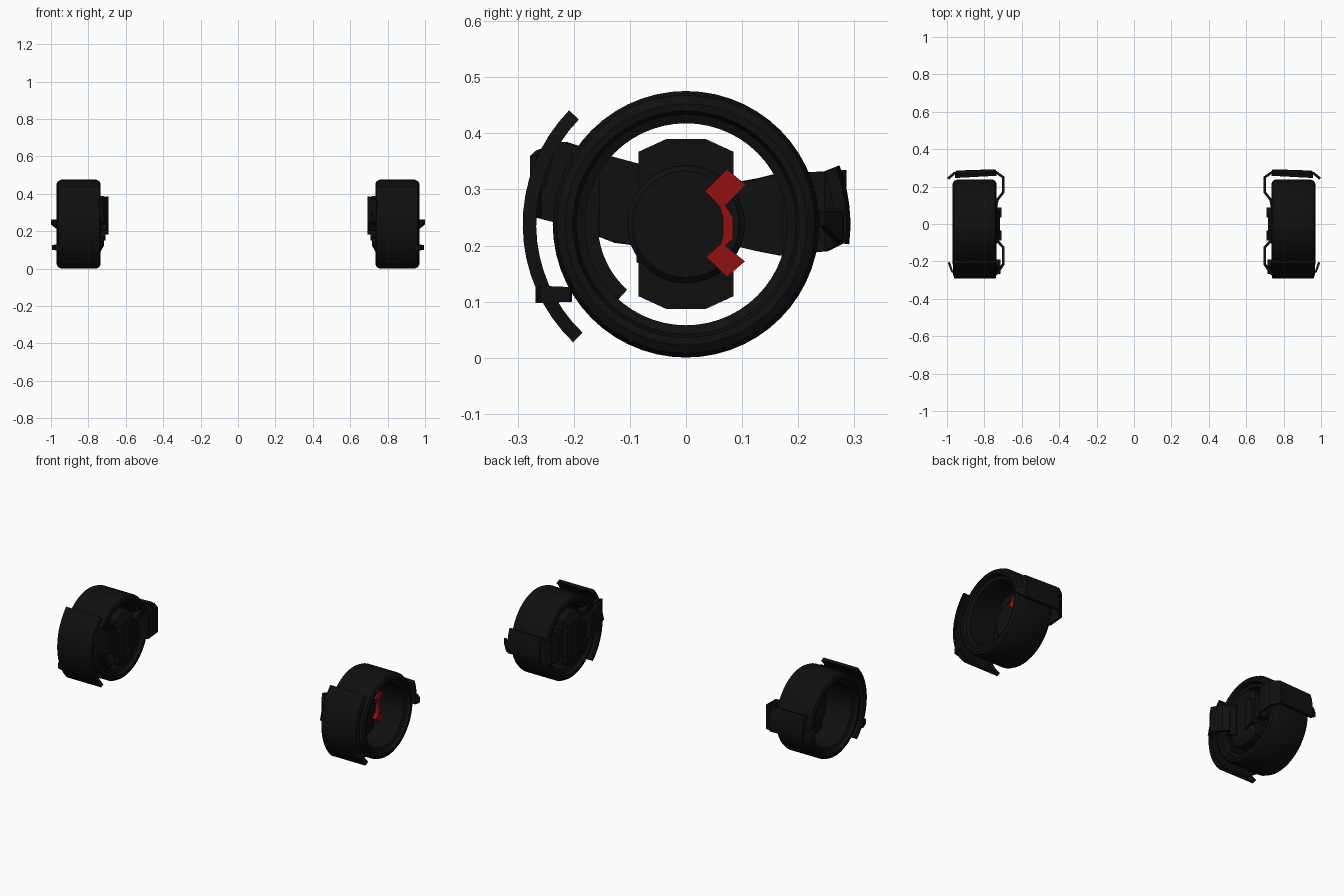
import bpy, bmesh, math

CZ = 0.238  # axle height


def material(name, rgb):
    m = bpy.data.materials.new(name)
    m.diffuse_color = (*rgb, 1)
    return m


BLACK = material("black", (0.005, 0.005, 0.005))
RED = material("red", (0.28, 0.006, 0.006))


def make(name, verts, faces, mat=BLACK, thick=0, smooth=False):
    """Mesh object for the +x wheel, mirrored to the -x wheel."""
    me = bpy.data.meshes.new(name)
    me.from_pydata(verts, [], faces)
    bm = bmesh.new()
    bm.from_mesh(me)
    bmesh.ops.recalc_face_normals(bm, faces=bm.faces)
    bm.to_mesh(me)
    bm.free()
    me.materials.append(mat)
    ob = bpy.data.objects.new(name, me)
    bpy.context.collection.objects.link(ob)
    if thick:
        s = ob.modifiers.new("thickness", 'SOLIDIFY')
        s.thickness = thick
        s.offset = 0
    ob.modifiers.new("pair", 'MIRROR').use_mirror_merge = False
    if smooth:
        bpy.ops.object.select_all(action='DESELECT')
        ob.select_set(True)
        bpy.context.view_layer.objects.active = ob
        bpy.ops.object.shade_smooth_by_angle(angle=math.radians(35))
    return ob


def sweep(name, profile, a0=0, a1=360, n=48, smooth=True):
    """Closed (x, r) profile swept about the axle between two angles."""
    full = a1 - a0 == 360
    k = len(profile)
    rows = n if full else n + 1
    verts, faces = [], []
    for i in range(rows):
        a = math.radians(a0 + (a1 - a0) * i / n)
        verts += [(x, r * math.cos(a), CZ + r * math.sin(a)) for x, r in profile]
    for i in range(n):
        j = (i + 1) % rows
        for p in range(k):
            q = (p + 1) % k
            faces.append((i * k + p, i * k + q, j * k + q, j * k + p))
    if not full:
        faces += [tuple(range(k)), tuple(range(n * k, n * k + k))]
    return make(name, verts, faces, smooth=smooth)


def plate(name, outline, x0, x1, mat=BLACK, inset=1.0):
    """(y, z) outline extruded along x; inset scales the x1 end about the axle."""
    k = len(outline)
    verts = [(x0, y, z) for y, z in outline]
    verts += [(x1, y * inset, CZ + (z - CZ) * inset) for y, z in outline]
    faces = [tuple(range(k)), tuple(range(k, 2 * k))]
    faces += [(i, (i + 1) % k, k + (i + 1) % k, k + i) for i in range(k)]
    return make(name, verts, faces, mat)


def strip(name, stations, thick=0.014):
    """Bent bracket through (x, y, z low, z high) stations."""
    verts = []
    for x, y, lo, hi in stations:
        verts += [(x, y, lo), (x, y, hi)]
    faces = [(2 * i, 2 * i + 1, 2 * i + 3, 2 * i + 2) for i in range(len(stations) - 1)]
    return make(name, verts, faces, thick=thick)


# Tyre with rounded shoulders and stepped inner rim
sweep("tyre", [(0.735, 0.217), (0.742, 0.23), (0.757, 0.2375), (0.945, 0.2375),
               (0.962, 0.23), (0.97, 0.215), (0.968, 0.202), (0.95, 0.196),
               (0.942, 0.18), (0.762, 0.18), (0.755, 0.196), (0.737, 0.202)], n=56)

# Hub block, motor drum and inner cover
block = [(-0.085, 0.11), (-0.035, 0.087), (0.035, 0.087), (0.085, 0.11),
         (0.085, 0.367), (0.035, 0.39), (-0.035, 0.39), (-0.085, 0.367)]
plate("hub_block", block, 0.735, 0.82)
plate("hub_inner_step", block, 0.736, 0.716, inset=0.75)
sweep("motor_drum", [(0.73, 0.0), (0.73, 0.105), (0.828, 0.105), (0.838, 0.095),
                     (0.838, 0.0)], n=32)
for z in (0.03, -0.03):
    s = 1 if z > 0 else -1
    plate("hub_rib", [(s * 0.035, 0.15), (s * 0.088, 0.17), (s * 0.088, 0.31),
                      (s * 0.035, 0.33)], 0.735, 0.708)

# Red brake caliper on the outer side
plate("brake_caliper", [(0.034, 0.297), (0.073, 0.336), (0.107, 0.308), (0.07, 0.272),
                        (0.084, 0.25), (0.084, 0.212), (0.07, 0.2), (0.105, 0.172),
                        (0.073, 0.144), (0.036, 0.18), (0.062, 0.203), (0.066, 0.22),
                        (0.066, 0.25), (0.06, 0.27)], 0.825, 0.862, RED)

# Front fender, its inner arm, curved guard and outer clip
sweep("front_fender", [(0.735, 0.27), (0.74, 0.291), (0.96, 0.291), (0.968, 0.267),
                       (0.955, 0.267), (0.948, 0.276), (0.752, 0.276), (0.747, 0.267)],
      135.7, 226.3, 16)
strip("front_arm", [(0.745, -0.272, 0.25, 0.36), (0.73, -0.262, 0.25, 0.37),
                    (0.699, -0.215, 0.24, 0.385), (0.699, -0.125, 0.205, 0.355),
                    (0.735, -0.085, 0.2, 0.34)])
plate("front_arm_root", [(-0.155, 0.215), (-0.095, 0.2), (-0.08, 0.2), (-0.08, 0.345),
                         (-0.155, 0.365)], 0.735, 0.78)
plate("front_arm_spacer", [(-0.268, 0.25), (-0.21, 0.235), (-0.19, 0.24), (-0.19, 0.375),
                           (-0.228, 0.387)], 0.715, 0.735)
sweep("front_guard", [(0.738, 0.157), (0.738, 0.182), (0.775, 0.182), (0.775, 0.157)],
      150, 228, 14)
strip("front_clip", [(0.94, -0.262, 0.098, 0.128), (0.972, -0.255, 0.098, 0.128),
                     (0.99, -0.205, 0.1, 0.126)], 0.012)

# Rear fender, its inner arm and outer clip
sweep("rear_fender", [(0.735, 0.275), (0.74, 0.293), (0.95, 0.286), (0.957, 0.264),
                      (0.945, 0.264), (0.755, 0.275)], -7, 21, 6)
strip("rear_arm", [(0.742, 0.28, 0.206, 0.335), (0.699, 0.25, 0.19, 0.332),
                   (0.699, 0.17, 0.182, 0.33), (0.73, 0.13, 0.19, 0.32),
                   (0.74, 0.085, 0.2, 0.312)])
plate("rear_arm_root", [(0.08, 0.2), (0.172, 0.182), (0.172, 0.33), (0.12, 0.317),
                        (0.08, 0.312)], 0.74, 0.775)
strip("rear_clip", [(0.93, 0.277, 0.206, 0.262), (0.96, 0.272, 0.206, 0.262),
                    (0.995, 0.242, 0.236, 0.262)], 0.014)
